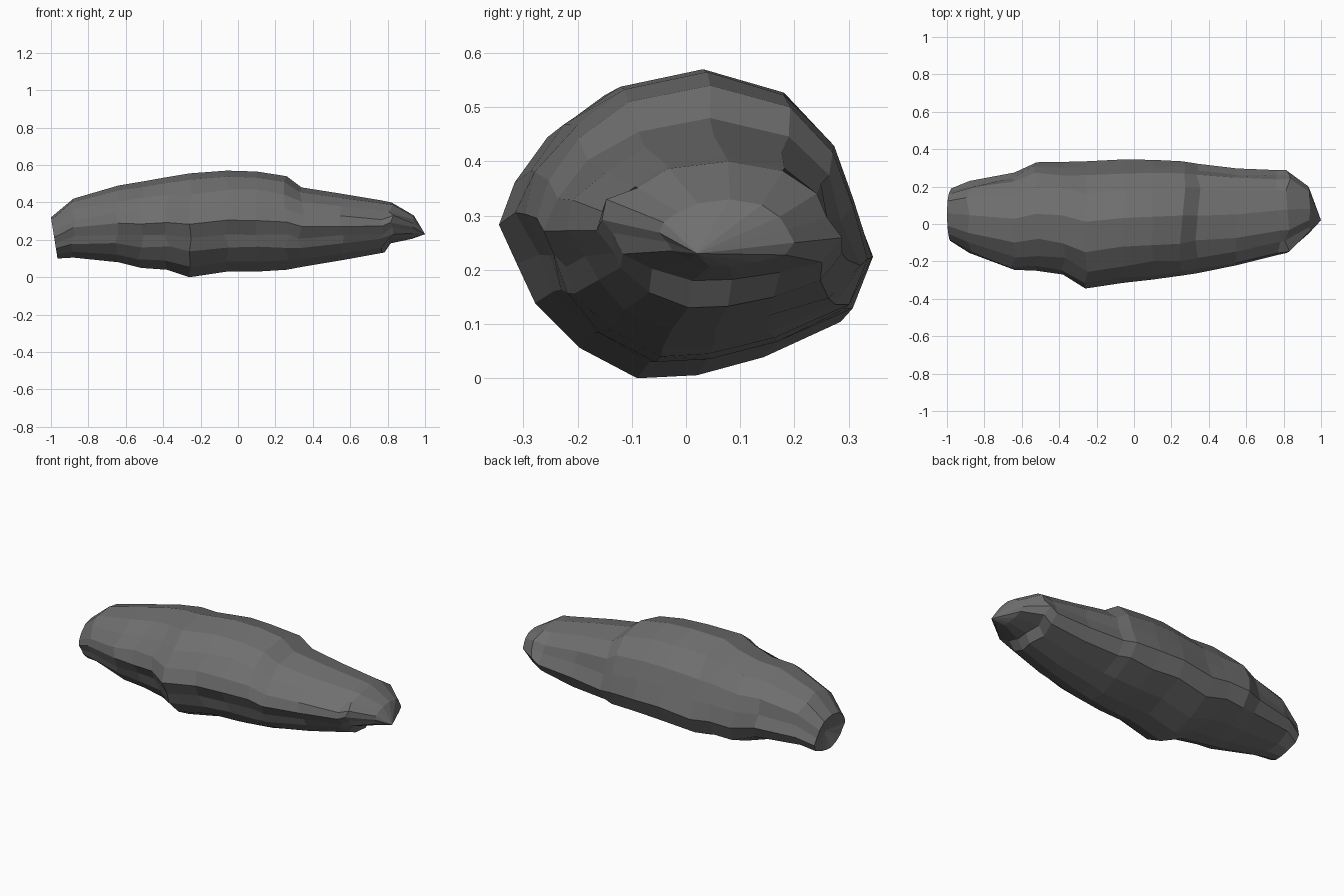
import bpy, bmesh, random

if "Cube" in bpy.data.objects:
    bpy.data.objects.remove(bpy.data.objects["Cube"])
random.seed(4)

# Lumpy cross-section, seen from +x: u across (-1..1), v up (0..1)
profile = [(1, .36), (.86, .18), (.45, .07), (.05, .01), (-.25, 0), (-.58, .1),
           (-.8, .24), (-.88, .37), (-1, .51), (-.93, .66), (-.72, .81),
           (-.42, .94), (.05, 1), (.52, .92), (.78, .74), (.9, .55)]

# Stations along the rock: x, lean of the ring in x, y min, y max, z min, z max
stations = [
    (-.965, -.035, -.09, .19, .10, .32),
    (-.88, 0, -.155, .23, .105, .42),
    (-.64, 0, -.245, .275, .08, .49),
    (-.52, 0, -.25, .33, .05, .51),
    (-.38, 0, -.27, .332, .04, .535),
    (-.26, 0, -.345, .335, .0, .555),
    (-.06, 0, -.315, .345, .03, .57),
    (.10, 0, -.297, .343, .03, .565),
    (.26, 0, -.275, .335, .04, .54),
    (.34, 0, -.263, .322, .055, .48),
    (.55, 0, -.22, .297, .09, .447),
    (.77, 0, -.165, .288, .13, .41),
    (.81, .01, -.155, .288, .18, .40),
    (.93, .01, -.05, .20, .205, .33),
]

bm = bmesh.new()
rings = []
for i, (x, lean, y0, y1, z0, z1) in enumerate(stations):
    ring = []
    for u, v in profile:
        extreme = abs(u) == 1 or v in (0, 1)
        j = 0 if extreme or i in (0, len(stations) - 1) else .018
        ring.append(bm.verts.new((
            x + lean * v + random.uniform(-j, j),
            (y0 + y1) / 2 + u * (y1 - y0) / 2 + random.uniform(-j, j) * .5,
            z0 + v * (z1 - z0) + (random.uniform(-j, j) * .4 if .1 < v < .9 else 0))))
    rings.append(ring)

# Skin between stations
n = len(profile)
for a, b in zip(rings, rings[1:]):
    for k in range(n):
        m = (k + 1) % n
        bm.faces.new((a[k], a[m], b[m], b[k]))

# Hollow blunt end and pointed nose
for ring, tip in ((rings[0], (-.94, .04, .2)), (rings[-1], (1, .02, .23))):
    c = bm.verts.new(tip)
    for k in range(n):
        bm.faces.new((ring[k], ring[(k + 1) % n], c))

bmesh.ops.recalc_face_normals(bm, faces=bm.faces)
mesh = bpy.data.meshes.new("rock")
bm.to_mesh(mesh)
bm.free()
rock = bpy.data.objects.new("rock", mesh)
bpy.context.collection.objects.link(rock)

# Dark stone colour
stone = bpy.data.materials.new("dark_stone")
stone.diffuse_color = (.16, .16, .16, 1)
stone.use_nodes = True
stone.node_tree.nodes["Principled BSDF"].inputs["Base Color"].default_value = stone.diffuse_color
mesh.materials.append(stone)
